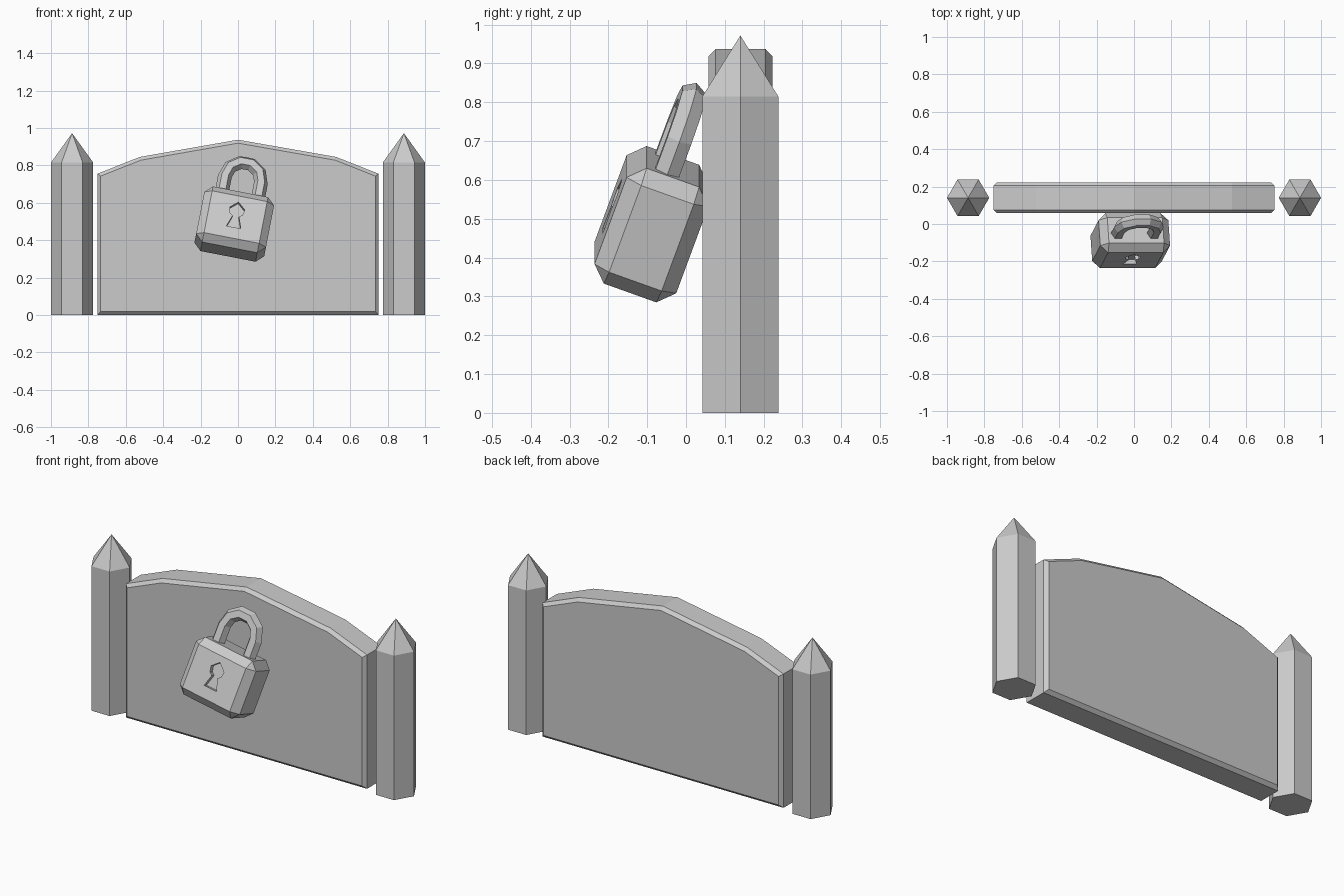
import bpy, bmesh
from math import sin, cos, pi, radians
from mathutils import Matrix, Vector, Euler

cube = bpy.data.objects.get("Cube")
if cube:
    bpy.data.objects.remove(cube, do_unlink=True)

# One plain grey
grey = bpy.data.materials.new("plain_grey")
grey.use_nodes = True
GREY = (0.6, 0.6, 0.6, 1)
grey.diffuse_color = GREY
grey.node_tree.nodes["Principled BSDF"].inputs["Base Color"].default_value = GREY


def make(name, bm, matrix=Matrix()):
    bmesh.ops.recalc_face_normals(bm, faces=bm.faces)
    mesh = bpy.data.meshes.new(name)
    bm.to_mesh(mesh)
    bm.free()
    mesh.materials.append(grey)
    obj = bpy.data.objects.new(name, mesh)
    bpy.context.scene.collection.objects.link(obj)
    obj.matrix_world = matrix
    return obj


def loft(bm, rings, caps=True):
    """Skin a list of equal-length point rings."""
    loops = [[bm.verts.new(p) for p in ring] for ring in rings]
    n = len(loops[0])
    for a, b in zip(loops, loops[1:]):
        for i in range(n):
            j = (i + 1) % n
            bm.faces.new((a[i], a[j], b[j], b[i]))
    if caps:
        bm.faces.new(loops[0])
        bm.faces.new(loops[-1])
    return loops


def slab(profile, y0, y1):
    bm = bmesh.new()
    loft(bm, [[(x, y, z) for x, z in profile] for y in (y0, y1)])
    return bm


# Hexagonal posts with pointed tops
for name, x in (("left_post", 0.887), ("right_post", -0.887)):
    bm = bmesh.new()
    hexagon = [(x + 0.113 * cos(i * pi / 3), 0.14 + 0.113 * sin(i * pi / 3)) for i in range(6)]
    bottom, top = loft(bm, [[(px, py, z) for px, py in hexagon] for z in (0, 0.815)], caps=False)
    bm.faces.new(bottom)
    tip = bm.verts.new((x, 0.14, 0.972))
    for i in range(6):
        bm.faces.new((top[i], top[(i + 1) % 6], tip))
    make(name, bm)

# Arched panel, chamfered around its front and back faces
half = [(0.752, 0), (0.752, 0.755), (0.525, 0.845)]
profile = half + [(0, 0.937)] + [(-x, z) for x, z in reversed(half)]
bm = slab(profile, 0.058, 0.223)
rims = [e for e in bm.edges if abs(e.verts[0].co.y - e.verts[1].co.y) < 0.001]
bmesh.ops.bevel(bm, geom=rims, offset=0.018, segments=1, affect='EDGES')
make("panel", bm)

# Leaning padlock: shared placement for its parts
lock = Matrix.Translation((-0.02, -0.089, 0.486)) @ \
    Euler((radians(-20), radians(11), 0)).to_matrix().to_4x4()

# Padlock body: chamfered box
bm = bmesh.new()
bmesh.ops.create_cube(bm, size=2)
bmesh.ops.scale(bm, vec=(0.19, 0.112, 0.161), verts=bm.verts)
bmesh.ops.bevel(bm, geom=bm.edges[:], offset=0.04, segments=1, affect='EDGES')
body = make("padlock_body", bm, lock)

# Keyhole recess cut into the front
side = [(0.039, -0.059), (0.017, 0.006), (0.034, 0.018), (0.041, 0.05)]
keyhole = side + [(0, 0.087)] + [(-x, z) for x, z in reversed(side)]
cutter = make("keyhole_cutter", slab(keyhole, -0.2, -0.087), lock)
cutter.hide_render = True
cut = body.modifiers.new("keyhole", 'BOOLEAN')
cut.operation = 'DIFFERENCE'
cut.solver = 'EXACT'
cut.object = cutter
bpy.context.view_layer.update()
cut_mesh = bpy.data.meshes.new_from_object(body.evaluated_get(bpy.context.evaluated_depsgraph_get()))
body.modifiers.clear()
body.data = cut_mesh
bpy.data.objects.remove(cutter, do_unlink=True)

# Shackle: six-sided bar swept up, over a five-segment arch and down
ARCH, BAR, SPRING = 0.098, 0.037, 0.252
path = [(ARCH, 0.12, 0)]
path += [(ARCH * cos(a), SPRING + ARCH * sin(a), a) for a in (i * pi / 5 for i in range(6))]
path += [(-ARCH, 0.12, pi)]
rings = []
for x, z, a in path:
    outward = Vector((cos(a), 0, sin(a)))
    centre = Vector((x, -0.015, z))
    rings.append([centre + outward * BAR * cos(k * pi / 3) + Vector((0, BAR * sin(k * pi / 3), 0))
                  for k in range(6)])
bm = bmesh.new()
loft(bm, rings)
make("padlock_shackle", bm, lock)
